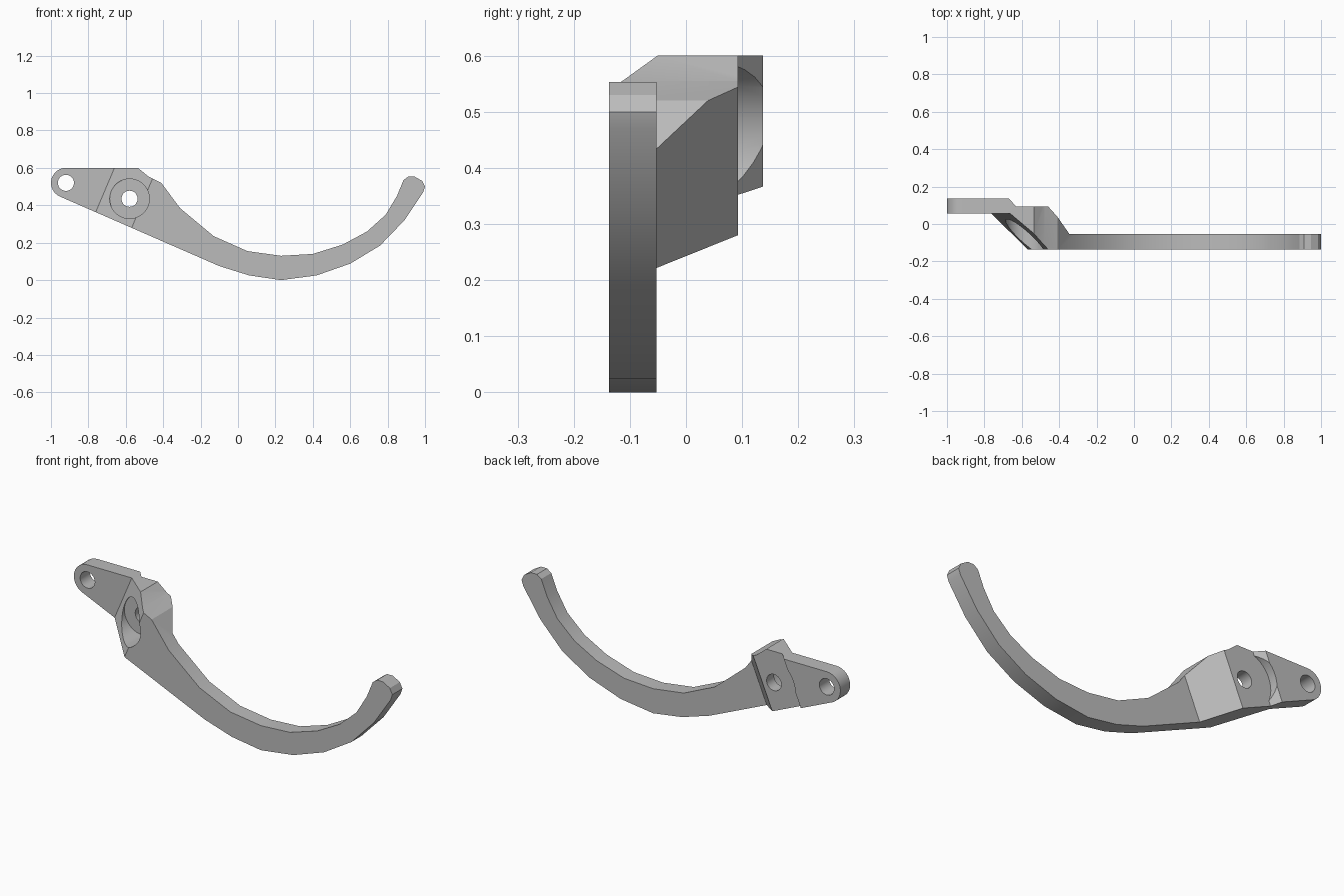
import bpy, math
from mathutils import Vector

cube = bpy.data.objects.get("Cube")
if cube:
    bpy.data.objects.remove(cube, do_unlink=True)

grey = bpy.data.materials.new("plain_grey")
grey.use_nodes = True
grey.diffuse_color = (0.5, 0.5, 0.5, 1)
grey.node_tree.nodes["Principled BSDF"].inputs["Base Color"].default_value = (0.5, 0.5, 0.5, 1)


def prism(name, points, a, b, start, sweep):
    """Solid with outline points in directions a and b, swept from start."""
    base = [a * p + b * q + start for p, q in points]
    n = len(base)
    faces = [list(range(n)), list(range(2 * n - 1, n - 1, -1))]
    faces += [[i, i + n, (i + 1) % n + n, (i + 1) % n] for i in range(n)]
    mesh = bpy.data.meshes.new(name)
    mesh.from_pydata(base + [v + sweep for v in base], [], faces)
    # consistent outward normals
    import bmesh
    bm = bmesh.new()
    bm.from_mesh(mesh)
    bmesh.ops.recalc_face_normals(bm, faces=bm.faces)
    bm.to_mesh(mesh)
    bm.free()
    mesh.materials.append(grey)
    obj = bpy.data.objects.new(name, mesh)
    bpy.context.scene.collection.objects.link(obj)
    return obj


X, Y, Z = Vector((1, 0, 0)), Vector((0, 1, 0)), Vector((0, 0, 1))


def drill(name, x, z, radius, y0, y1):
    ring = [(x + radius * math.cos(math.tau * i / 40),
             z + radius * math.sin(math.tau * i / 40)) for i in range(40)]
    return prism(name, ring, X, Z, Y * y0, Y * (y1 - y0))


def combine(target, tool, operation):
    mod = target.modifiers.new(operation.lower(), 'BOOLEAN')
    mod.object, mod.operation, mod.solver = tool, operation, 'EXACT'
    bpy.context.view_layer.update()
    graph = bpy.context.evaluated_depsgraph_get()
    mesh = bpy.data.meshes.new_from_object(target.evaluated_get(graph))
    target.modifiers.clear()
    target.data = mesh
    bpy.data.objects.remove(tool, do_unlink=True)


# Front outline: rounded tab, straight neck and curved hook
tab_round = [(-0.92 + 0.08 * math.cos(math.radians(d)),
              0.52 + 0.08 * math.sin(math.radians(d))) for d in range(246, 89, -12)]
upper = [(-0.535, 0.6), (-0.48, 0.555), (-0.41, 0.52), (-0.31, 0.385), (-0.13, 0.235),
         (0.05, 0.155), (0.23, 0.13), (0.4, 0.14), (0.56, 0.19), (0.69, 0.26),
         (0.79, 0.35), (0.85, 0.45), (0.885, 0.535)]
tip = [(0.91, 0.553), (0.945, 0.553), (0.985, 0.53), (1.0, 0.5), (0.99, 0.47)]
lower = [(0.89, 0.32), (0.76, 0.185), (0.6, 0.088), (0.42, 0.025), (0.23, 0),
         (0.06, 0.025), (-0.1, 0.075)]
lever = prism("lever_arm", tab_round + upper + tip + lower, X, Z, Y * -0.4, Y * 0.8)

# Side step: the tab sits behind the hook, joined by a slanted boss
along, across = Vector((0.92, 0, -0.39)), Vector((0.39, 0, 0.92))
step = [(-1.5, 0.137), (-0.851, 0.137), (-0.815, 0.093), (-0.635, 0.093),
        (-0.488, -0.053), (1.5, -0.053), (1.5, -0.137), (-0.633, -0.137),
        (-0.843, 0.055), (-1.5, 0.055)]
combine(lever, prism("step_cutter", step, along, Y, across * -2, across * 4), 'INTERSECT')

# Tab hole, screw hole, counterbore and rear clearance
for cut in (("tab_hole", -0.92, 0.52, 0.043, -0.5, 0.5),
            ("screw_hole", -0.58, 0.435, 0.043, -0.5, 0.5),
            ("counterbore", -0.58, 0.435, 0.106, -0.5, 0.03),
            ("rear_clearance", -0.58, 0.435, 0.157, 0.093, 0.5)):
    combine(lever, drill(*cut), 'DIFFERENCE')

bpy.ops.object.select_all(action='DESELECT')
lever.select_set(True)
bpy.context.view_layer.objects.active = lever
bpy.ops.object.shade_smooth_by_angle(angle=math.radians(25))
